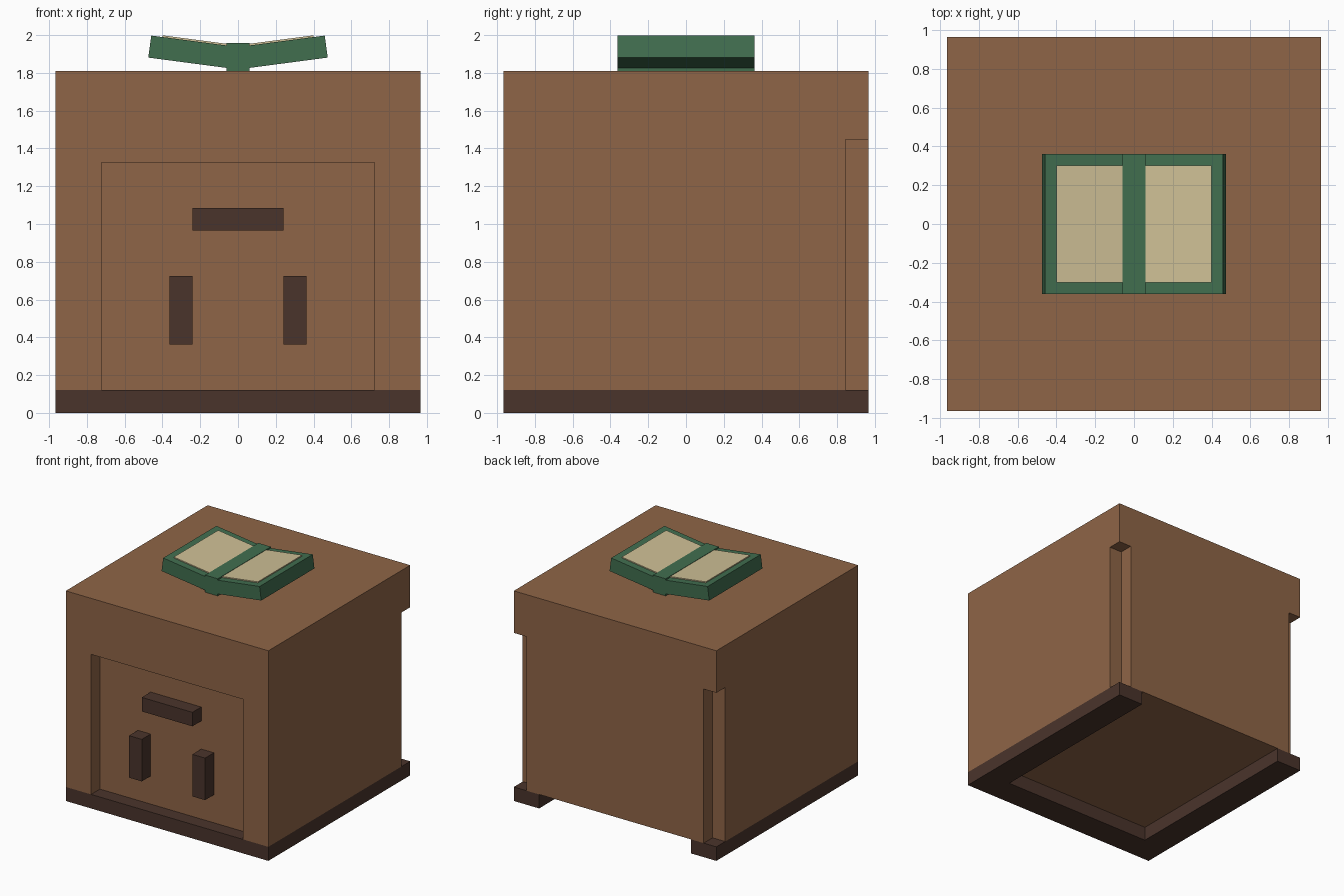
import bpy, bmesh, math

if "Cube" in bpy.data.objects:
    bpy.data.objects.remove(bpy.data.objects["Cube"])

U = 1.93 / 16          # grid module of the block
H = 8 * U              # half width
TOP = 15 * U


def material(name, rgb):
    m = bpy.data.materials.new(name)
    lin = [((c / 255 + 0.055) / 1.055) ** 2.4 for c in rgb]
    m.diffuse_color = (*lin, 1)
    m.use_nodes = True
    m.node_tree.nodes["Principled BSDF"].inputs["Base Color"].default_value = m.diffuse_color
    return m


WOOD = material("brown wood", (143, 101, 71))
DARK = material("dark wood", (74, 52, 43))
GREEN = material("green cover", (65, 110, 79))
CREAM = material("cream paper", (207, 192, 150))


def prism(name, pts, lo, hi, mat, axis="z"):
    """Extrude a 2D outline from lo to hi along z (xy outline) or y (xz outline)."""
    def place(p, d):
        return (p[0], p[1], d) if axis == "z" else (p[0], d, p[1])
    bm = bmesh.new()
    a = [bm.verts.new(place(p, lo)) for p in pts]
    b = [bm.verts.new(place(p, hi)) for p in pts]
    bm.faces.new(a)
    bm.faces.new(b)
    n = len(pts)
    for i in range(n):
        j = (i + 1) % n
        bm.faces.new((a[i], a[j], b[j], b[i]))
    bmesh.ops.recalc_face_normals(bm, faces=bm.faces)
    me = bpy.data.meshes.new(name)
    bm.to_mesh(me)
    bm.free()
    me.materials.append(mat)
    ob = bpy.data.objects.new(name, me)
    bpy.context.collection.objects.link(ob)
    return ob


def box(name, x0, x1, y0, y1, z0, z1, mat):
    return prism(name, [(x0, y0), (x1, y0), (x1, y1), (x0, y1)], z0, z1, mat)


def cut(target, cutter):
    mod = target.modifiers.new("cut", "BOOLEAN")
    mod.operation = "DIFFERENCE"
    mod.solver = "EXACT"
    mod.object = cutter
    bpy.context.view_layer.objects.active = target
    bpy.ops.object.modifier_apply(modifier=mod.name)
    bpy.data.objects.remove(cutter)


# base: U-shaped plinth, open at the back
W = 6 * U
prism("base", [(-H, -H), (H, -H), (H, H), (W, H), (W, -W), (-W, -W), (-W, H), (-H, H)],
      0, U, DARK)

# body with a front recess and two notched back corners
body = box("body", -H, H, -H, H, U, TOP, WOOD)
cut(body, box("recess_cutter", -W, W, -H - 0.2, -7 * U, 0, 11 * U, WOOD))
for s in (-1, 1):
    x0, x1 = sorted((s * 7 * U, s * (H + 0.2)))
    cut(body, box("notch_cutter", x0, x1, 7 * U, H + 0.2, 0, 12 * U, WOOD))

# recess floor, closing the gap behind the plinth's front strip is not needed:
# front bars standing in the recess
box("upper_bar", -2 * U, 2 * U, -H, -7 * U, 8 * U, 9 * U, DARK)
for s, side in ((-1, "left"), (1, "right")):
    x0, x1 = sorted((s * 2 * U, s * 3 * U))
    box(side + "_bar", x0, x1, -H, -7 * U, 3 * U, 6 * U, DARK)

# open book: spine, two tilted covers, two page blocks
D = 3 * U
box("book_spine", -0.06, 0.06, -D, D, TOP, 1.957, GREEN)
slope = math.tan(math.radians(7.5))


def top_z(x):
    return 1.945 + (x - 0.06) * slope


for s, side in ((-1, "left"), (1, "right")):
    cover = [(0.05, 1.825), (0.475, 1.881), (0.459, top_z(0.459)), (0.05, top_z(0.05))]
    prism(side + "_cover", [(s * x, z) for x, z in cover], -D, D, GREEN, "y")
    pages = [(0.05, top_z(0.05) - 0.03), (0.402, top_z(0.402) - 0.03),
             (0.40, top_z(0.40) + 0.009), (0.05, top_z(0.05) + 0.009)]
    prism(side + "_pages", [(s * x, z) for x, z in pages], -2.5 * U, 2.5 * U, CREAM, "y")
